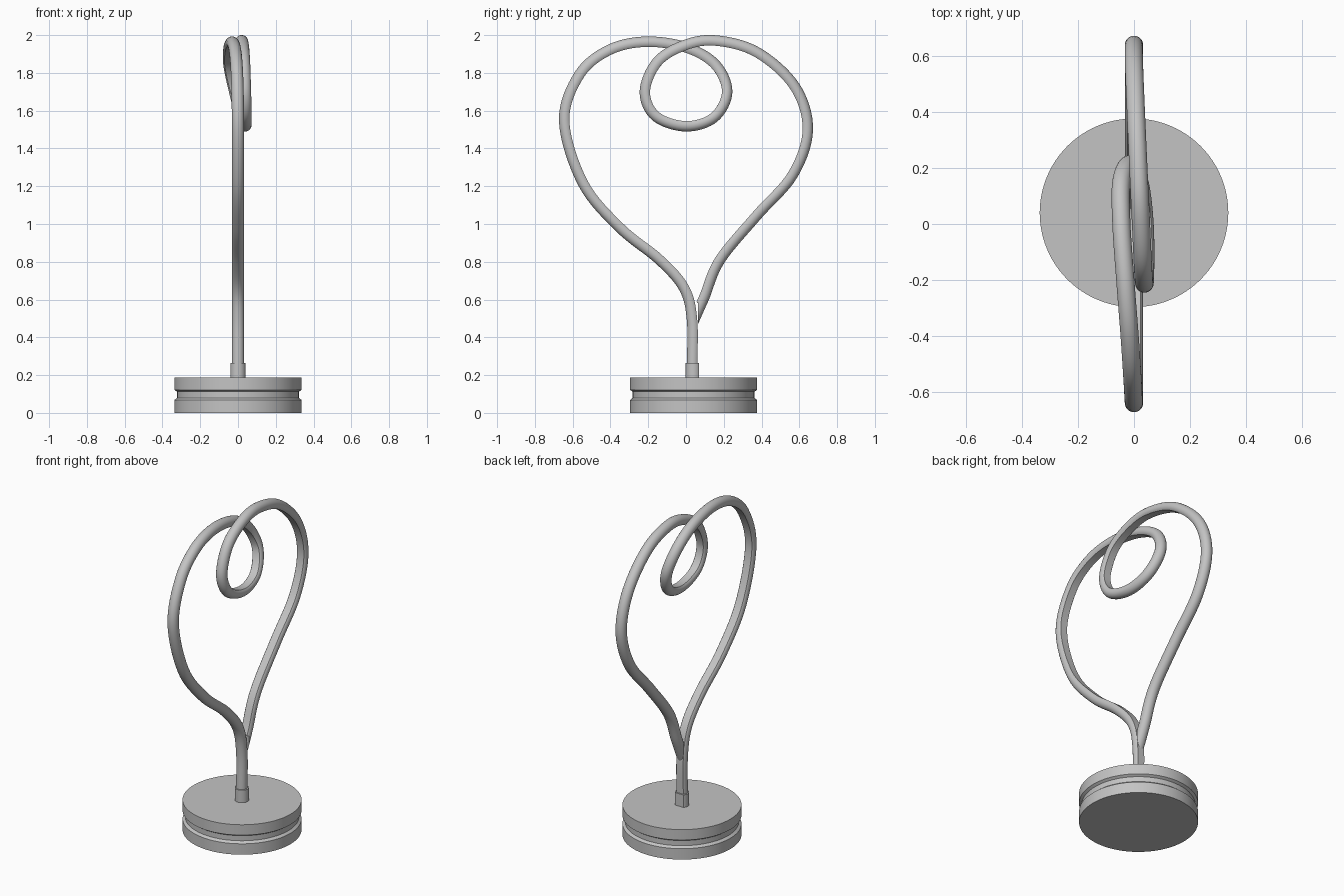
import bpy, bmesh, math
from mathutils import Vector

cube = bpy.data.objects.get("Cube")
if cube:
    bpy.data.objects.remove(cube)

metal = bpy.data.materials.new("light_grey_metal")
metal.use_nodes = True
colour = (0.55, 0.55, 0.55, 1)
metal.diffuse_color = colour
metal.node_tree.nodes["Principled BSDF"].inputs["Base Color"].default_value = colour


def finish(name, bm):
    """Turn a bmesh into a smooth object with crisp edges."""
    bmesh.ops.recalc_face_normals(bm, faces=bm.faces)
    mesh = bpy.data.meshes.new(name)
    bm.to_mesh(mesh)
    bm.free()
    obj = bpy.data.objects.new(name, mesh)
    bpy.context.collection.objects.link(obj)
    mesh.materials.append(metal)
    bpy.ops.object.select_all(action='DESELECT')
    obj.select_set(True)
    bpy.context.view_layer.objects.active = obj
    bpy.ops.object.shade_smooth_by_angle(angle=math.radians(25))
    return obj


def skin(bm, rings):
    """Bridge neighbouring rings of vertices and cap both ends."""
    count = len(rings[0])
    for a, b in zip(rings, rings[1:]):
        for i in range(count):
            j = (i + 1) % count
            bm.faces.new((a[i], a[j], b[j], b[i]))
    bm.faces.new(rings[0])
    bm.faces.new(rings[-1])


def half_flat_section(radius, steps=22):
    """Round bar section with one flat side, centred on its thickness."""
    flat = math.radians(46)
    shift = radius * (1 - math.cos(flat)) / 2
    angles = [flat + (2 * math.pi - 2 * flat) * i / steps for i in range(steps + 1)]
    return [(radius * math.cos(a) + shift, radius * math.sin(a)) for a in angles]


def sweep(name, path, radius, end_y=None):
    """Sweep the bar section along a path, flat side to the right of travel."""
    bm = bmesh.new()
    rings = []
    for i, p in enumerate(path):
        t = (path[min(i + 1, len(path) - 1)] - path[max(i - 1, 0)]).normalized()
        n = t.cross(Vector((1, 0, 0))).normalized()
        b = n.cross(t)
        ring = [p + n * u + b * v for u, v in half_flat_section(radius)]
        if end_y is not None and i == len(path) - 1:
            # slanted cut where the bar comes back to the stem
            ring = [q + t * ((end_y - q.y) / t.y) for q in ring]
        rings.append([bm.verts.new(q) for q in ring])
    skin(bm, rings)
    return finish(name, bm)


def smooth_path(points, steps=8):
    """Catmull-Rom curve through the points."""
    pts = [Vector(p) for p in points]
    pts = [2 * pts[0] - pts[1]] + pts + [2 * pts[-1] - pts[-2]]
    out = []
    for a, b, c, d in zip(pts, pts[1:], pts[2:], pts[3:]):
        for k in range(steps):
            s = k / steps
            out.append(0.5 * (2 * b + (c - a) * s + (2 * a - 5 * b + 4 * c - d) * s ** 2
                              + (3 * b - a - 3 * c + d) * s ** 3))
    return out + [pts[-2]]


# Round base with a groove around its middle
base_profile = [(0.337, 0), (0.337, 0.068), (0.322, 0.08), (0.322, 0.112),
                (0.337, 0.122), (0.337, 0.187)]
bm = bmesh.new()
sides = 96
skin(bm, [[bm.verts.new((r * math.cos(math.tau * i / sides),
                         0.04 + r * math.sin(math.tau * i / sides), z))
           for i in range(sides)] for r, z in base_profile])
finish("grooved_base", bm)

# Collar holding the stem
sweep("stem_collar", [Vector((0, 0.033, z)) for z in (0.18, 0.265)], 0.041)

# One bent bar: stem, front lobe, small loop, back lobe
bar_points = [
    (0, .032, .23), (0, .032, .49), (0, -.01, .66), (0, -.14, .81),
    (0, -.35, .98), (0, -.545, 1.215), (0, -.645, 1.545), (-.005, -.565, 1.79),
    (-.015, -.41, 1.92), (-.03, -.215, 1.965), (-.045, 0, 1.935),
    (-.045, .155, 1.845), (-.015, .218, 1.7), (.02, .15, 1.565),
    (.038, 0, 1.517), (.04, -.16, 1.57), (.037, -.218, 1.7),
    (.032, -.155, 1.855), (.026, -.02, 1.942), (.018, .15, 1.972),
    (.008, .375, 1.91), (0, .575, 1.73), (0, .645, 1.5), (0, .565, 1.26),
    (0, .375, 1.045), (0, .18, .81), (0, .1, .62), (0, .078, .57)]
sweep("bent_bar", smooth_path(bar_points), 0.0325, end_y=0.064)
